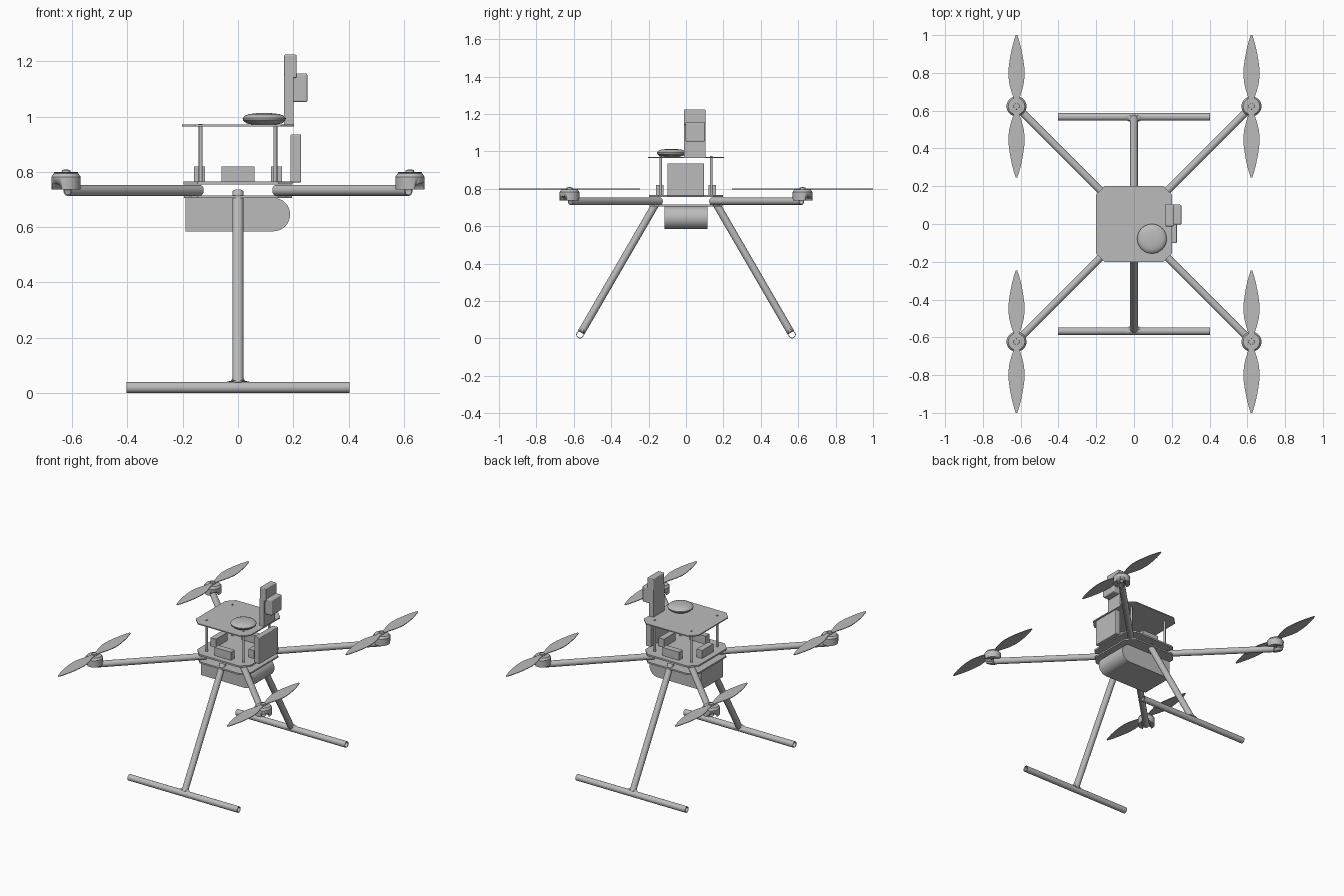
import bpy, bmesh, math
from mathutils import Matrix, Vector

cube = bpy.data.objects.get("Cube")
if cube:
    bpy.data.objects.remove(cube, do_unlink=True)

grey = bpy.data.materials.new("plain_grey")
grey.use_nodes = True
grey.diffuse_color = (0.5, 0.5, 0.5, 1)
grey.node_tree.nodes["Principled BSDF"].inputs["Base Color"].default_value = (0.5, 0.5, 0.5, 1)


def finish(name, bm, matrix=Matrix(), smooth=False):
    bmesh.ops.recalc_face_normals(bm, faces=bm.faces)
    mesh = bpy.data.meshes.new(name)
    bm.to_mesh(mesh)
    bm.free()
    mesh.materials.append(grey)
    obj = bpy.data.objects.new(name, mesh)
    bpy.context.collection.objects.link(obj)
    obj.matrix_world = matrix
    if smooth:
        bpy.ops.object.select_all(action='DESELECT')
        obj.select_set(True)
        bpy.context.view_layer.objects.active = obj
        bpy.ops.object.shade_smooth_by_angle(angle=math.radians(35))
    return obj


def lathe(name, profile, matrix=Matrix(), closed=False, steps=32):
    """Spin (radius, height) points about z; open profiles get end caps."""
    bm = bmesh.new()
    rings = [[bm.verts.new((r * math.cos(a), r * math.sin(a), z))
              for a in (2 * math.pi * i / steps for i in range(steps))] for r, z in profile]
    pairs = list(zip(rings, rings[1:]))
    if closed:
        pairs.append((rings[-1], rings[0]))
    for low, high in pairs:
        for i in range(steps):
            j = (i + 1) % steps
            bm.faces.new((low[i], low[j], high[j], high[i]))
    if not closed:
        bm.faces.new(rings[0])
        bm.faces.new(rings[-1])
    return finish(name, bm, matrix, True)


def along(start, end):
    start, end = Vector(start), Vector(end)
    way = end - start
    return Matrix.Translation(start) @ way.to_track_quat('Z', 'Y').to_matrix().to_4x4(), way.length


def tube(name, start, end, radius=0.02, wall=0.004):
    matrix, length = along(start, end)
    inner = radius - wall
    return lathe(name, [(radius, 0), (radius, length), (inner, length), (inner, 0)], matrix, True)


def prism(name, outline, low, high, matrix=Matrix(), smooth=False):
    bm = bmesh.new()
    face = bm.faces.new([bm.verts.new((x, y, low)) for x, y in outline])
    out = bmesh.ops.extrude_face_region(bm, geom=[face])
    top = [v for v in out["geom"] if isinstance(v, bmesh.types.BMVert)]
    bmesh.ops.translate(bm, verts=top, vec=(0, 0, high - low))
    return finish(name, bm, matrix, smooth)


def box(name, xs, ys, zs, bevel=0.0):
    outline = [(xs[0], ys[0]), (xs[1], ys[0]), (xs[1], ys[1]), (xs[0], ys[1])]
    obj = prism(name, outline, *zs)
    if bevel:
        mod = obj.modifiers.new("soft_edges", 'BEVEL')
        mod.width, mod.segments = bevel, 3
    return obj


# Chamfered square plates
def plate(name, half, cut, low, high):
    c = half - cut
    outline = [(half, -c), (half, c), (c, half), (-c, half),
               (-half, c), (-half, -c), (-c, -half), (c, -half)]
    return prism(name, outline, low, high)


plate("bottom_plate", 0.195, 0.05, 0.705, 0.715)
plate("middle_plate", 0.197, 0.05, 0.755, 0.766)
plate("top_deck", 0.202, 0.047, 0.964, 0.971)

# Battery with one rounded end, extruded across y
side = [(-0.19, 0.706), (-0.19, 0.585)]
for i in range(17):
    a = -math.pi / 2 + math.pi * i / 16
    side.append((0.128 + 0.0605 * math.cos(a), 0.6455 + 0.0605 * math.sin(a)))
prism("battery", side, -0.114, 0.116, Matrix.Rotation(math.pi / 2, 4, 'X'), True)

# Speed controllers along the four plate edges
for k in range(4):
    unit = box("speed_controller", (-0.06, 0.06), (-0.16, -0.12), (0.766, 0.82))
    unit.matrix_world = Matrix.Rotation(k * math.pi / 2, 4, 'Z')

# Side module, mast and its receiver
box("side_module", (0.19, 0.228), (-0.1, 0.096), (0.762, 0.936), 0.004)
box("mast_lower", (0.167, 0.2), (-0.012, 0.104), (0.97, 1.15))
box("mast_upper", (0.167, 0.212), (-0.012, 0.104), (1.14, 1.224), 0.005)
box("mast_receiver", (0.198, 0.251), (-0.003, 0.102), (1.052, 1.156), 0.007)

# Positioning puck
lathe("position_puck", [(0.042, 0.971), (0.065, 0.976), (0.077, 0.987), (0.078, 0.994),
                        (0.07, 1.003), (0.055, 1.009), (0.03, 1.012), (0.004, 1.013)],
      Matrix.Translation((0.095, -0.078, 0)), steps=48)

# Propeller outline: distance from hub, half width
blade = [(0.02, 0.013), (0.05, 0.018), (0.085, 0.029), (0.12, 0.038), (0.16, 0.043),
         (0.21, 0.041), (0.26, 0.034), (0.31, 0.024), (0.35, 0.013), (0.377, 0.004)]
right_edge = [(w, -d) for d, w in reversed(blade)] + [(w, d) for d, w in blade]
propeller = right_edge + [(-x, y) for x, y in reversed(right_edge)]

for sx in (-1, 1):
    for sy in (-1, 1):
        hub = Matrix.Translation((0.622 * sx, 0.623 * sy, 0))
        tube("arm", (0.138 * sx, 0.138 * sy, 0.733), (0.617 * sx, 0.617 * sy, 0.733))
        tube("standoff", (0.135 * sx, 0.135 * sy, 0.766), (0.135 * sx, 0.135 * sy, 0.974), 0.007)
        # Motor with a groove that straddles the arm
        motor = lathe("motor", [(0.052, 0.737), (0.053, 0.782), (0.044, 0.795), (0.016, 0.796),
                                (0.015, 0.807), (0.006, 0.808)], hub)
        ends = [(x * sx, x * sy, 0.733) for x in (0.56, 0.70)]
        matrix, length = along(*ends)
        cutter = lathe("arm_groove_cutter", [(0.026, 0), (0.026, length)], matrix)
        cutter.hide_render = True
        cutter.hide_viewport = True
        cut = motor.modifiers.new("arm_groove", 'BOOLEAN')
        cut.operation, cut.object, cut.solver = 'DIFFERENCE', cutter, 'EXACT'
        lathe("motor_mount", [(0.012, 0.745), (0.012, 0.765)], hub)
        prism("propeller", propeller, 0.796, 0.8, hub)

# Landing gear: sloped legs, flared joints and foot tubes
for s in (-1, 1):
    top = Vector((0, 0.157 * s, 0.727))
    foot = Vector((0, 0.567 * s, 0.02))
    back = (top - foot).normalized()
    tube("leg", top, foot + back * 0.012)
    tube("foot_tube", (-0.403, foot.y, 0.02), (0.403, foot.y, 0.02))
    flare = [(0.046 - 0.026 * math.sin(a), 0.044 - 0.026 * math.cos(a))
             for a in (math.pi / 2 * i / 6 for i in range(7))]
    turn = Matrix.Rotation(math.atan2(-back.y, back.z), 4, 'X')
    lathe("leg_joint", flare, Matrix.Translation(foot) @ turn @ Matrix.Diagonal((1, 0.45, 1, 1)))
